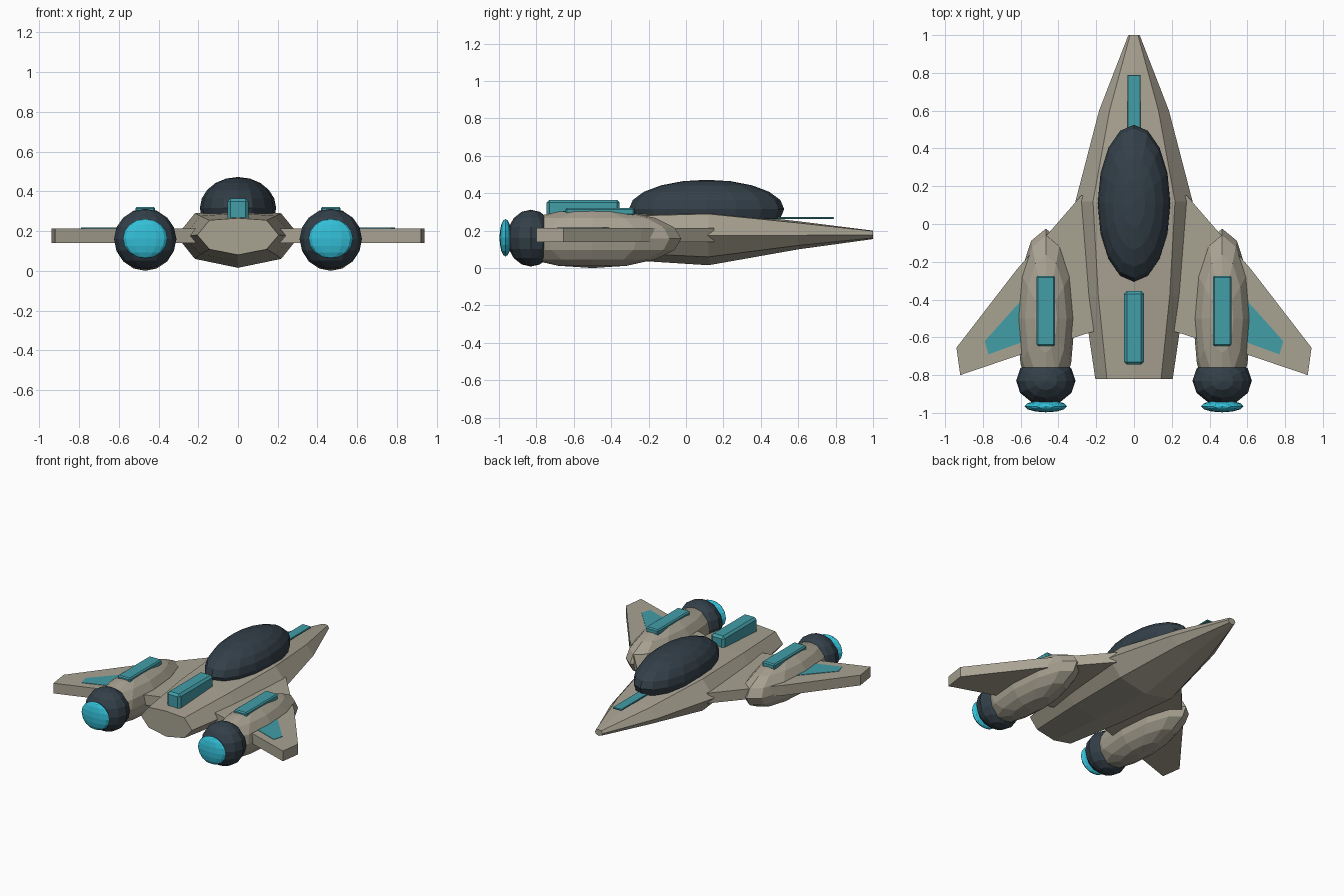
import bpy, bmesh

if "Cube" in bpy.data.objects:
    bpy.data.objects.remove(bpy.data.objects["Cube"])

def material(name, rgb):
    m = bpy.data.materials.new(name)
    m.diffuse_color = (*rgb, 1)
    m.use_nodes = True
    m.node_tree.nodes["Principled BSDF"].inputs["Base Color"].default_value = m.diffuse_color
    return m

HULL = material("hull_tan", (0.39, 0.36, 0.285))
DARK = material("dark_glass", (0.033, 0.05, 0.066))
TEAL = material("teal_panel", (0.055, 0.34, 0.39))
GLOW = material("cyan_glow", (0.033, 0.52, 0.68))

def finish(name, bm, mat):
    bmesh.ops.recalc_face_normals(bm, faces=bm.faces)
    me = bpy.data.meshes.new(name)
    bm.to_mesh(me)
    bm.free()
    ob = bpy.data.objects.new(name, me)
    me.materials.append(mat)
    bpy.context.collection.objects.link(ob)
    return ob

def ellipsoid(name, center, radii, mat, seg=12, rings=8):
    bm = bmesh.new()
    bmesh.ops.create_uvsphere(bm, u_segments=seg, v_segments=rings, radius=1)
    bmesh.ops.scale(bm, vec=radii, verts=bm.verts)
    # keep a vertex on the y axis so the full length is reached
    bmesh.ops.translate(bm, vec=center, verts=bm.verts)
    return finish(name, bm, mat)

def panel(name, lo, hi, mat, bevel=0.008):
    bm = bmesh.new()
    bmesh.ops.create_cube(bm, size=1)
    bmesh.ops.scale(bm, vec=[b - a for a, b in zip(lo, hi)], verts=bm.verts)
    bmesh.ops.translate(bm, vec=[(a + b) / 2 for a, b in zip(lo, hi)], verts=bm.verts)
    ob = finish(name, bm, mat)
    mod = ob.modifiers.new("bevel", 'BEVEL')
    mod.width, mod.segments = bevel, 1
    return ob

def slab(name, outline, z0, z1, mat):
    bm = bmesh.new()
    face = bm.faces.new([bm.verts.new((x, y, z0)) for x, y in outline])
    ext = bmesh.ops.extrude_face_region(bm, geom=[face])
    top = [g for g in ext["geom"] if isinstance(g, bmesh.types.BMVert)]
    bmesh.ops.translate(bm, vec=(0, 0, z1 - z0), verts=top)
    return finish(name, bm, mat)

# Fuselage: loft of faceted sections (y, half width, bottom, middle, top)
sections = [(-0.82, 0.205, 0.08, 0.18, 0.265), (-0.38, 0.27, 0.047, 0.175, 0.29),
            (0.12, 0.31, 0.015, 0.175, 0.305), (0.6, 0.185, 0.10, 0.175, 0.25),
            (1.0, 0.03, 0.155, 0.178, 0.2)]
bm = bmesh.new()
loops = []
for y, w, zb, zm, zt in sections:
    s, hi, lo = 0.7 * w, zm + 0.88 * (zt - zm), zm - 0.72 * (zm - zb)
    pts = [(0, zt), (s, hi), (w, zm), (s, lo), (0, zb), (-s, lo), (-w, zm), (-s, hi)]
    loops.append([bm.verts.new((x, y, z)) for x, z in pts])
for a, b in zip(loops, loops[1:]):
    for i in range(8):
        j = (i + 1) % 8
        bm.faces.new((a[i], a[j], b[j], b[i]))
bm.faces.new(loops[0])
bm.faces.new(loops[-1])
finish("fuselage", bm, HULL)

# Canopy and centre-line panels
ellipsoid("canopy", (0, 0.11, 0.315), (0.192, 0.415, 0.157), DARK, 16, 10)
panel("spine_block", (-0.053, -0.745, 0.25), (0.053, -0.355, 0.365), TEAL, 0.015)
panel("nose_strip", (-0.035, 0.40, 0.262), (0.035, 0.79, 0.274), TEAL, 0.003)

# Wings, nacelles and exhausts on both sides
wing = [(0.18, 0.15), (0.28, 0.15), (0.41, 0.0), (0.62, -0.24), (0.94, -0.655), (0.92, -0.80),
        (0.61, -0.695), (0.25, -0.58), (0.18, -0.56)]
patch = [(0.55, -0.36), (0.62, -0.43), (0.79, -0.62), (0.77, -0.69), (0.55, -0.61)]
for side, s in (("left", -1), ("right", 1)):
    x = 0.467 * s
    slab("wing_" + side, [(s * px, py) for px, py in wing], 0.14, 0.214, HULL)
    slab("wing_patch_" + side, [(s * px, py) for px, py in patch], 0.205, 0.217, TEAL)
    ellipsoid("nacelle_" + side, (x, -0.5, 0.157), (0.155, 0.475, 0.157), HULL)
    ellipsoid("exhaust_housing_" + side, (x, -0.83, 0.16), (0.157, 0.128, 0.152), DARK)
    ellipsoid("exhaust_glow_" + side, (x, -0.965, 0.162), (0.112, 0.032, 0.1), GLOW)
    panel("nacelle_panel_" + side, (x - 0.05, -0.645, 0.28), (x + 0.05, -0.275, 0.321), TEAL)
